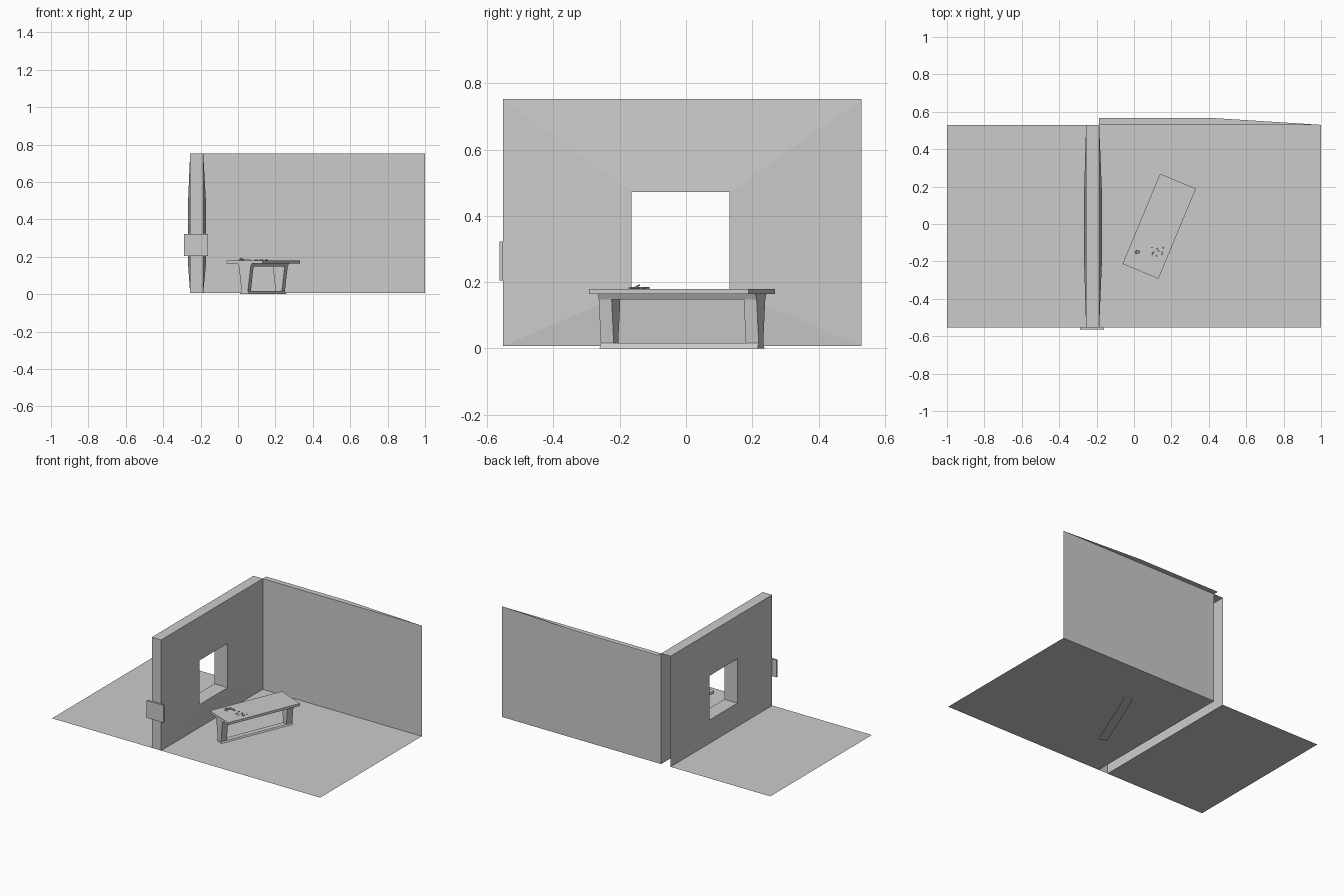
import bpy, math
from mathutils import Matrix, Vector

if "Cube" in bpy.data.objects:
    bpy.data.objects.remove(bpy.data.objects["Cube"])

def mesh(name, verts, faces, mat=None):
    me = bpy.data.meshes.new(name)
    me.from_pydata(verts, [], faces)
    if mat:
        me.transform(mat)
    ob = bpy.data.objects.new(name, me)
    bpy.context.collection.objects.link(ob)
    return ob

def box(name, lo, hi, mat=None):
    v = [(x, y, z) for x in (lo[0], hi[0]) for y in (lo[1], hi[1]) for z in (lo[2], hi[2])]
    f = [(0, 1, 3, 2), (4, 6, 7, 5), (0, 4, 5, 1), (2, 3, 7, 6), (0, 2, 6, 4), (1, 5, 7, 3)]
    return mesh(name, v, f, mat)

def sheet(name, pts):
    return mesh(name, pts, [tuple(range(len(pts)))])

F, T = 0.007, 0.753          # floor and wall top heights
Y0, Y1 = -0.553, 0.53        # front and back edges
XL, XR = -0.256, -0.186      # wall faces

# Floors and back wall (thin sheets)
for name, a, b in (("outer_floor", -1, XL), ("inner_floor", XR, 1)):
    sheet(name, [(a, Y0, F), (b, Y0, F), (b, Y1, F), (a, Y1, F)])
sheet("back_wall", [(XR, Y1, F), (XR, Y1, T), (1, Y1, T), (1, Y1, F)])
sheet("back_wall_top", [(XR, Y1, T), (1, Y1, T), (0.43, 0.566, T), (XR, 0.566, T)])

# Window wall: faces swell slightly toward the opening; bottom and back end open
def ring(x, y0, y1, z0, z1):
    return [(x, y0, z0), (x, y1, z0), (x, y1, z1), (x, y0, z1)]
win = (-0.165, 0.132, 0.174, 0.472)
verts = ring(XL, Y0, Y1, F, T) + ring(-0.268, *win) + ring(-0.17, *win) + ring(XR, Y0, Y1, F, T)
faces = [(r * 4 + i, r * 4 + (i + 1) % 4, r * 4 + 4 + (i + 1) % 4, r * 4 + 4 + i)
         for r in range(3) for i in range(4)]
faces += [(3, 2, 14, 15), (0, 3, 15, 12)]
mesh("window_wall", verts, faces)

# Plate on the wall's front end
box("wall_end_plate", (-0.288, -0.563, 0.205), (-0.16, Y0, 0.322))

# Table, turned on the floor; local y is its length
turn = Matrix.Translation((0.135, -0.012, 0)) @ Matrix.Rotation(math.radians(-22.6), 4, 'Z')
box("table_top", (-0.104, -0.261, 0.164), (0.104, 0.261, 0.18), turn)

# Base: flared profile along the length with a rectangular opening
L, N = 0.258, 0.216
half = [(0.028, 0), (0.018, 0.016), (0.034, 0.148), (0.042, 0.164)]
verts, faces = [], []
for w, z in half:
    inner = z in (0.016, 0.148)
    for s in (-1, 1):
        verts += [(s * w, -L, z), (s * w, -N, z), (s * w, N, z), (s * w, L, z)]
def vid(k, s, j):
    return k * 8 + s * 4 + j
for k in range(3):
    for s in (0, 1):
        for j in range(3):
            if not (k == 1 and j == 1):
                q = (vid(k, s, j), vid(k, s, j + 1), vid(k + 1, s, j + 1), vid(k + 1, s, j))
                faces.append(q if s else q[::-1])
    for j in (0, 3):
        q = (vid(k, 0, j), vid(k, 1, j), vid(k + 1, 1, j), vid(k + 1, 0, j))
        faces.append(q if j == 0 else q[::-1])
# opening sides, then its sill and head
faces += [(vid(1, 0, 1), vid(2, 0, 1), vid(2, 1, 1), vid(1, 1, 1))[::-1],
          (vid(1, 0, 2), vid(2, 0, 2), vid(2, 1, 2), vid(1, 1, 2)),
          (vid(1, 0, 1), vid(1, 1, 1), vid(1, 1, 2), vid(1, 0, 2)),
          (vid(2, 0, 1), vid(2, 0, 2), vid(2, 1, 2), vid(2, 1, 1))]
for j in range(3):
    faces += [(vid(0, 0, j), vid(0, 0, j + 1), vid(0, 1, j + 1), vid(0, 1, j)),
              (vid(3, 0, j), vid(3, 1, j), vid(3, 1, j + 1), vid(3, 0, j + 1))]
mesh("table_base", verts, faces, turn)

# Small hand tool lying on the table: barrel, grip and ring
def on_table(x, y, deg):
    return Matrix.Translation((x, y, 0.18)) @ Matrix.Rotation(math.radians(deg), 4, 'Z')
box("tool_barrel", (-0.022, -0.005, 0), (0.028, 0.003, 0.006), on_table(0.04, -0.118, -15))
box("tool_grip", (-0.005, -0.02, 0), (0.004, 0.012, 0.006), on_table(0.024, -0.135, -25))
bpy.ops.mesh.primitive_torus_add(major_segments=12, minor_segments=6, major_radius=0.009,
                                 minor_radius=0.003, location=(0.018, -0.15, 0.186),
                                 rotation=(0.5, 0, 0))
bpy.context.object.name = "tool_ring"

# Loose small pegs scattered beside it
for i in range(9):
    x = 0.1 + 0.026 * (i % 3) + 0.005 * math.sin(i * 5)
    y = -0.165 + 0.018 * (i // 3) + 0.005 * math.cos(i * 3)
    bpy.ops.mesh.primitive_cylinder_add(vertices=8, radius=0.0025, depth=0.011,
                                        location=(x, y, 0.1825),
                                        rotation=(math.pi / 2, 0, i * 1.3))
    bpy.context.object.name = f"peg_{i + 1}"
